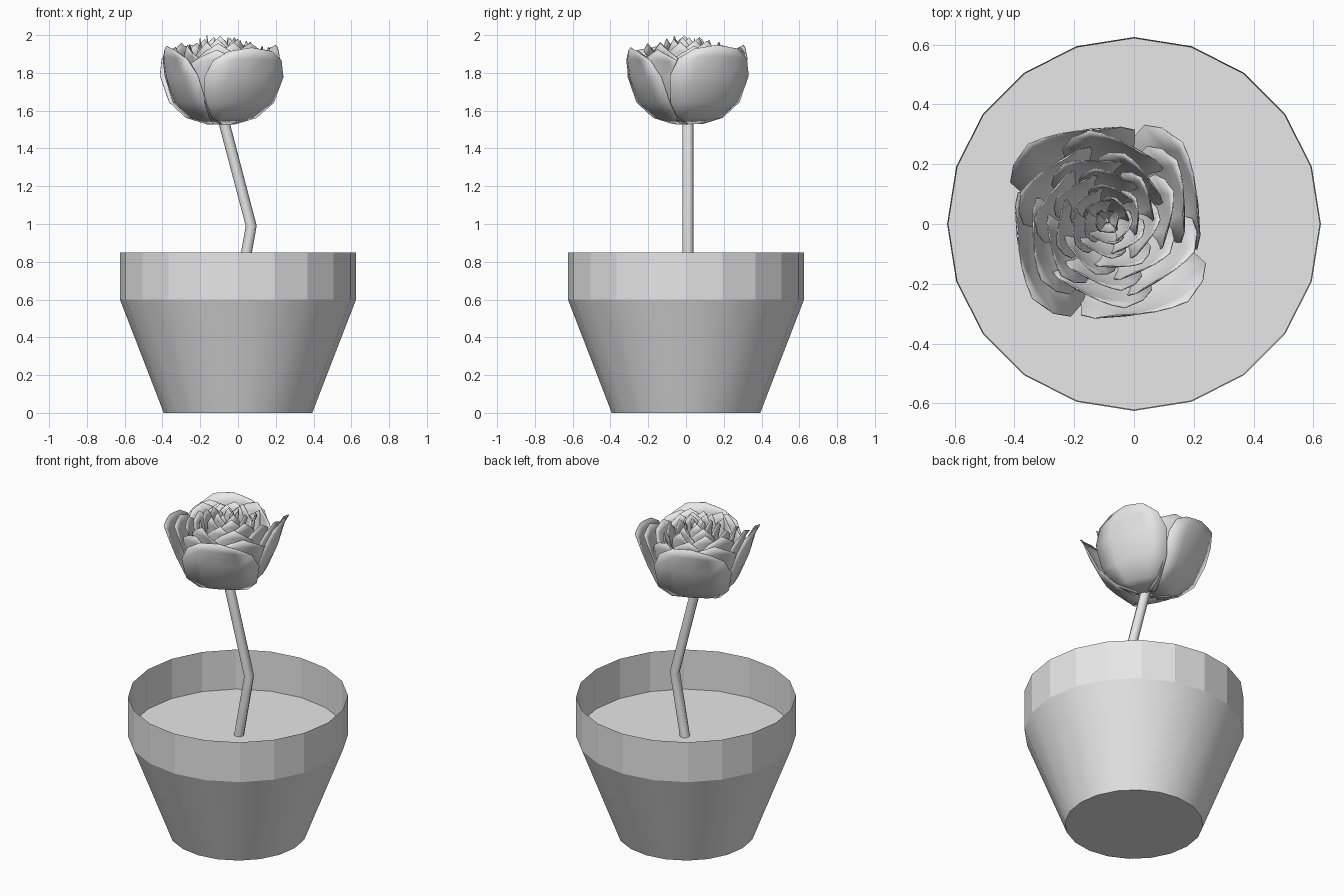
import bpy, bmesh, math, random
from mathutils import Vector

random.seed(4)
if "Cube" in bpy.data.objects:
    bpy.data.objects.remove(bpy.data.objects["Cube"], do_unlink=True)

grey = bpy.data.materials.new("plain grey")
grey.use_nodes = True
grey.diffuse_color = (0.8, 0.8, 0.8, 1)
grey.node_tree.nodes["Principled BSDF"].inputs["Base Color"].default_value = (0.8, 0.8, 0.8, 1)


def finish(name, bm):
    mesh = bpy.data.meshes.new(name)
    bm.to_mesh(mesh)
    bm.free()
    mesh.materials.append(grey)
    ob = bpy.data.objects.new(name, mesh)
    bpy.context.collection.objects.link(ob)
    return ob


def ring(bm, radius, z, sides=20):
    return [bm.verts.new((radius * math.cos(math.tau * i / sides),
                          radius * math.sin(math.tau * i / sides), z)) for i in range(sides)]


def wall(bm, low, high, smooth):
    n = len(low)
    for i in range(n):
        j = (i + 1) % n
        bm.faces.new((low[i], low[j], high[j], high[i])).smooth = smooth


# Tapered pot with a smooth body and closed base
bm = bmesh.new()
base = ring(bm, 0.393, 0)
wall(bm, base, ring(bm, 0.625, 0.6), True)
bm.faces.new(base[::-1])
for e in base[0].link_faces[-1].edges:
    e.smooth = False
finish("pot_body", bm)

# Faceted upright rim
bm = bmesh.new()
wall(bm, ring(bm, 0.625, 0.6), ring(bm, 0.625, 0.85), False)
finish("pot_rim", bm)

# Soil level with the bottom of the rim
bm = bmesh.new()
bm.faces.new(ring(bm, 0.622, 0.603))
finish("soil", bm)

# Bent stem
curve = bpy.data.curves.new("stem", "CURVE")
curve.dimensions = "3D"
curve.bevel_depth = 0.029
curve.bevel_resolution = 2
curve.use_fill_caps = True
spline = curve.splines.new("POLY")
spline.points.add(2)
for p, (x, z) in zip(spline.points, [(0, 0.6), (0.07, 0.99), (-0.085, 1.58)]):
    p.co = (x, 0.01, z, 1)
curve.materials.append(grey)
stem = bpy.data.objects.new("stem", curve)
bpy.context.collection.objects.link(stem)

# Petal profile rows: reach, height and half width as fractions
ROWS = [(0.12, 0.0, 0.3), (0.45, 0.08, 0.62), (0.72, 0.28, 0.9),
        (0.9, 0.62, 1.0), (0.97, 0.86, 0.84), (1.0, 1.0, 0.5)]
COLUMNS = (-1, -0.5, 0, 0.5, 1)


def petal(bm, angle, reach, bottom, top, width, tip, curl):
    out = Vector((math.cos(angle), math.sin(angle), 0))
    side = Vector((-out.y, out.x, 0))
    grid = []
    for r, h, w in ROWS:
        row = []
        for u in COLUMNS:
            s = u * w * width
            # cupped across, with one edge tucked under its neighbour
            dist = reach * r - curl * s * s / reach + 0.1 * reach * u * h
            z = bottom + (top - bottom) * h - tip * abs(u) * h ** 4
            row.append(bm.verts.new(Vector((-0.09, 0.01, z)) + out * dist + side * s))
        grid.append(row)
    for a, b in zip(grid, grid[1:]):
        for i in range(len(COLUMNS) - 1):
            bm.faces.new((a[i], a[i + 1], b[i + 1], b[i])).smooth = True


def whorl(name, count, start, reach, bottom, top, width, tip, curl):
    bm = bmesh.new()
    for i in range(count):
        petal(bm, math.radians(start + 360 * i / count), reach * random.uniform(0.96, 1.03),
              bottom, top - random.uniform(0, 0.02), width, tip, curl)
    ob = finish(name, bm)
    mod = ob.modifiers.new("thickness", "SOLIDIFY")
    mod.thickness = 0.004
    mod.offset = 0


# Rose head, from the broad outer petals to the tight bud
whorl("outer_petals", 4, 28, 0.335, 1.53, 1.95, 0.225, 0.02, 0.35)
whorl("second_petals", 6, 85, 0.275, 1.55, 1.94, 0.17, 0.035, 0.4)
whorl("third_petals", 7, 60, 0.215, 1.57, 1.96, 0.13, 0.04, 0.4)
whorl("fourth_petals", 7, 88, 0.165, 1.6, 1.97, 0.1, 0.04, 0.4)
whorl("fifth_petals", 6, 20, 0.115, 1.63, 1.985, 0.08, 0.035, 0.4)
whorl("inner_petals", 5, 50, 0.075, 1.66, 2.0, 0.06, 0.03, 0.4)
whorl("bud_petals", 4, 10, 0.038, 1.7, 1.995, 0.032, 0.02, 0.3)
